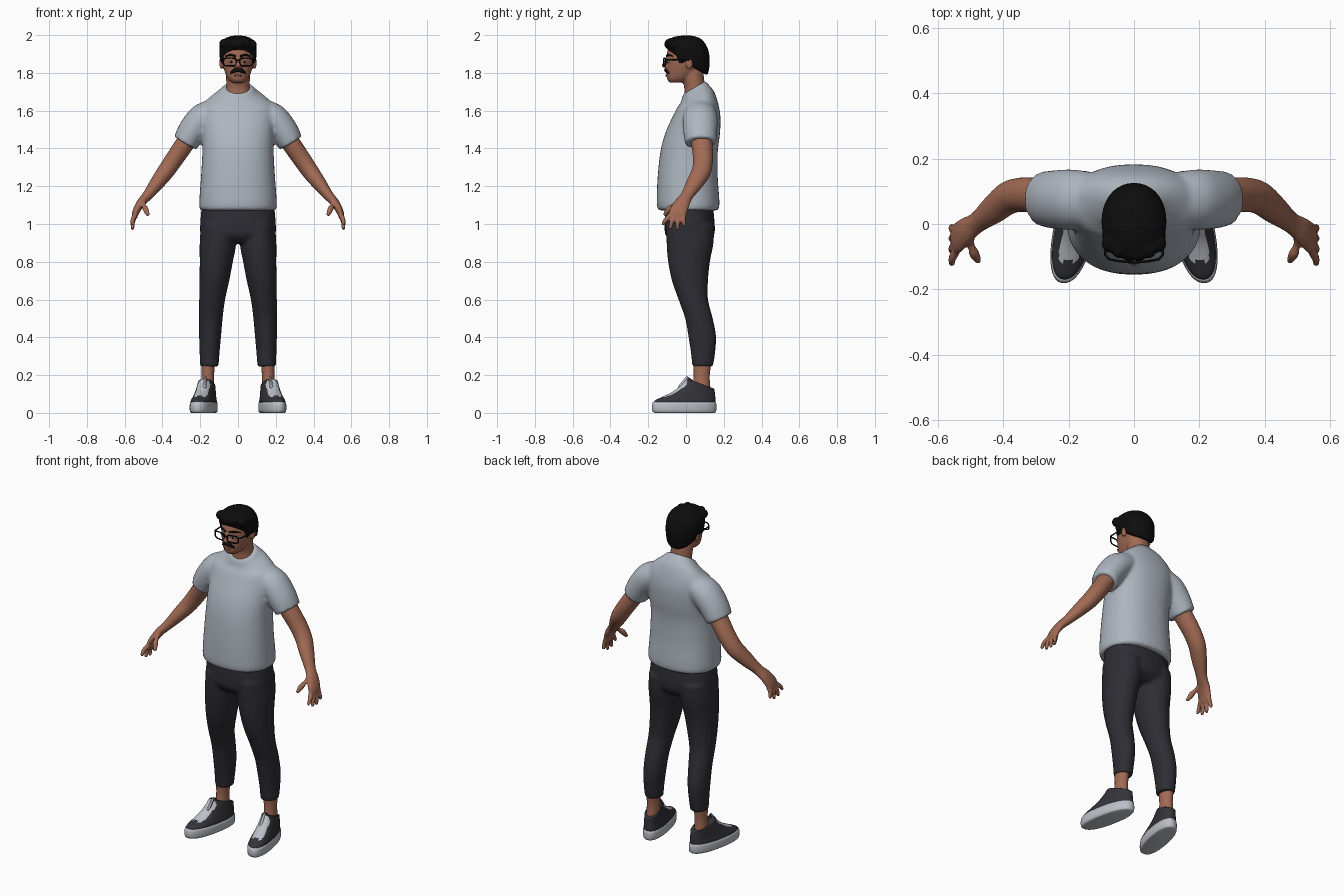
import bpy, bmesh, math
from mathutils import Vector, Matrix

if "Cube" in bpy.data.objects:
    bpy.data.objects.remove(bpy.data.objects["Cube"])


def material(name, rgb):
    m = bpy.data.materials.new(name)
    m.diffuse_color = (*rgb, 1)
    m.use_nodes = True
    m.node_tree.nodes["Principled BSDF"].inputs["Base Color"].default_value = m.diffuse_color
    return m


SKIN = material("skin", (0.36, 0.145, 0.09))
SHIRT = material("grey_cotton", (0.42, 0.465, 0.52))
CLOTH = material("dark_trousers", (0.026, 0.026, 0.034))
SHOE = material("charcoal_canvas", (0.033, 0.033, 0.041))
LIGHT = material("pale_rubber", (0.5, 0.53, 0.57))
BLACK = material("black", (0.004, 0.004, 0.004))
WHITE = material("eye_white", (0.6, 0.57, 0.55))
LIP = material("lip", (0.24, 0.075, 0.06))


def catmull(a, b, c, d, t):
    return 0.5 * (2 * b + (c - a) * t + (2 * a - 5 * b + 4 * c - d) * t * t
                  + (3 * b - a - 3 * c + d) * t ** 3)


def loft(bm, rings, n=28, p=2.0, steps=4):
    """Skin smoothly interpolated superellipse rings (centre, u axis, v axis)."""
    fine = []
    for i in range(len(rings) - 1):
        k = [rings[max(0, min(len(rings) - 1, i + j))] for j in (-1, 0, 1, 2)]
        for s in range(steps):
            fine.append([catmull(k[0][q], k[1][q], k[2][q], k[3][q], s / steps) for q in range(3)])
    fine.append(rings[-1])
    loops = []
    for c, u, v in fine:
        loop = []
        for j in range(n):
            a = 2 * math.pi * j / n
            x, y = math.cos(a), math.sin(a)
            loop.append(bm.verts.new(c + u * math.copysign(abs(x) ** (2 / p), x)
                                     + v * math.copysign(abs(y) ** (2 / p), y)))
        loops.append(loop)
    for a, b in zip(loops, loops[1:]):
        for j in range(n):
            bm.faces.new((a[j], a[(j + 1) % n], b[(j + 1) % n], b[j]))
    bm.faces.new(loops[0])
    bm.faces.new(loops[-1])


def level(z, rx, yf, yb, cx=0.0, tilt=0.0, yaw=0.0):
    """Near-horizontal ring from its half width and its front and back y."""
    yc, ry = (yf + yb) / 2, (yb - yf) / 2
    return (Vector((cx + yaw * (yc - 0.08), yc, z)), Vector((rx, 0, 0)),
            Vector((yaw * ry, ry, tilt * ry)))


def tube(bm, pts, n=16, round_ends=True):
    """Round limb through points (x, y, z, radius, radius along y)."""
    P = [Vector(q[:3]) for q in pts]
    rings = []
    for i, q in enumerate(pts):
        t = (P[min(i + 1, len(P) - 1)] - P[max(i - 1, 0)]).normalized()
        ref = Vector((1, 0, 0)) if abs(t.y) > 0.8 else Vector((0, 1, 0))
        v = (ref - t * ref.dot(t)).normalized()
        u = v.cross(t)
        ring = (P[i], u * q[3], v * q[-1])
        tip = [(P[i] + t * s * q[3] * 0.7, ring[1] * 0.5, ring[2] * 0.5) for s in (-1, 1)]
        if i == 0 and round_ends:
            rings.append(tip[0])
        rings.append(ring)
        if i == len(pts) - 1 and round_ends:
            rings.append(tip[1])
    loft(bm, rings, n)


def ball(bm, c, r):
    m = Matrix.Translation(c) @ Matrix.Diagonal((*r, 1))
    bmesh.ops.create_uvsphere(bm, u_segments=20, v_segments=12, radius=1, matrix=m)


def finish(name, bm, mats, mirror=False, voxel=0, smooth=4, rule=None):
    """Turn the bmesh into an object, optionally mirrored and fused into one skin."""
    bmesh.ops.recalc_face_normals(bm, faces=bm.faces)
    me = bpy.data.meshes.new(name)
    if rule:
        for f in bm.faces:
            f.material_index = rule(f)
    bm.to_mesh(me)
    bm.free()
    ob = bpy.data.objects.new(name, me)
    bpy.context.collection.objects.link(ob)
    if mirror:
        mod = ob.modifiers.new("mirror", 'MIRROR')
        mod.use_mirror_merge = False
    if voxel:
        mod = ob.modifiers.new("fuse", 'REMESH')
        mod.mode = 'VOXEL'
        mod.voxel_size = voxel
        mod = ob.modifiers.new("soften", 'SMOOTH')
        mod.iterations = smooth
        dg = bpy.context.evaluated_depsgraph_get()
        me = bpy.data.meshes.new_from_object(ob.evaluated_get(dg))
        ob.modifiers.clear()
        ob.data = me
        me.materials.clear()
    for m in mats:
        me.materials.append(m)
    for f in me.polygons:
        f.use_smooth = True
    me.set_sharp_from_angle(angle=math.radians(50))
    return ob


# T-shirt: body and sleeves fused
bm = bmesh.new()
loft(bm, [level(*r) for r in (
    (1.072, .197, -.143, .168), (1.09, .205, -.153, .176), (1.14, .204, -.155, .176),
    (1.25, .196, -.150, .168), (1.38, .189, -.136, .168), (1.48, .192, -.110, .180),
    (1.57, .196, -.070, .182), (1.63, .188, -.045, .170, 0, .1), (1.672, .142, -.028, .148, 0, .35),
    (1.702, .096, -.022, .118, 0, .55), (1.722, .078, -.015, .102, 0, .6))], n=40, p=2.3)
for s in (-1, 1):
    tube(bm, [(s * .11, .075, 1.60, .07, .08), (s * .185, .075, 1.56, .08, .092),
              (s * .24, .075, 1.495, .077, .09), (s * .28, .077, 1.428, .068, .083)], 28, False)
finish("shirt", bm, [SHIRT], voxel=.01)

# Trousers: hips and two legs fused
bm = bmesh.new()
loft(bm, [level(*r) for r in ((1.12, .19, -.105, .14), (1.0, .2, -.113, .152),
                              (.94, .195, -.108, .148), (.90, .15, -.07, .11))], n=36, p=2.3)
for s in (-1, 1):
    loft(bm, [level(z, rx, yf, yb, s * cx) for z, cx, rx, yf, yb in (
        (1.0, .105, .09, -.105, .15), (.9, .106, .097, -.103, .146), (.8, .115, .088, -.095, .127),
        (.7, .125, .079, -.075, .117), (.6, .137, .069, -.04, .117), (.5, .144, .063, -.005, .142),
        (.4, .148, .058, .013, .16), (.3, .151, .052, .028, .152), (.245, .151, .049, .032, .142))])
finish("trousers", bm, [CLOTH], voxel=.01)

# Arms with palms, fingers and thumbs
bm = bmesh.new()
tube(bm, [(.23, .08, 1.50, .05, .06), (.285, .085, 1.42, .05, .056), (.34, .09, 1.34, .048, .053),
          (.385, .08, 1.275, .045, .051), (.43, .045, 1.215, .038, .045), (.48, .005, 1.15, .027, .033),
          (.515, -.02, 1.11, .023, .041), (.54, -.042, 1.065, .019, .047),
          (.549, -.048, 1.035, .014, .043)], 24)
for base, tip, z in ((-.083, -.122, 1.0), (-.059, -.083, .978), (-.035, -.045, .975), (-.012, -.008, .992)):
    tube(bm, [(.545, base, 1.045, .013), (.557, (base + tip) / 2 - .004, (z + 1.045) / 2, .012),
              (.558, tip, z, .009)], 12)
tube(bm, [(.505, -.04, 1.115, .018), (.492, -.085, 1.085, .015), (.478, -.112, 1.05, .010)], 12)
finish("arms_and_hands", bm, [SKIN], mirror=True, voxel=.005, smooth=3)

# Ankles
bm = bmesh.new()
tube(bm, [(.158, .085, .27, .035, .046), (.160, .083, .19, .033, .042), (.162, .08, .09, .037, .05)], 20)
finish("ankles", bm, [SKIN], mirror=True)

# Shoes: canvas uppers with pale lacing, and rubber soles
YAW = -.19


def lacing(f):
    c = f.calc_center_median()
    across = abs(c.x - (.165 + YAW * (c.y - .08)))
    return int(f.normal.z > .15 and -.115 < c.y < .005 and across < .033 and c.z > .08)


bm = bmesh.new()
loft(bm, [level(z, rx, yf, yb, .165, tilt, YAW) for z, rx, yf, yb, tilt in (
    (.045, .059, -.172, .155, 0), (.065, .059, -.165, .156, 0), (.085, .054, -.125, .155, 0),
    (.11, .049, -.065, .153, -.05), (.135, .045, -.022, .151, -.18), (.153, .042, .004, .149, -.35),
    (.152, .034, .015, .142, -.35))], n=56, p=2.3)
tube(bm, [(.178, -.018, .125, .012, .028), (.172, .018, .178, .007, .022)][::-1], 16)
finish("shoe_uppers", bm, [SHOE, LIGHT], mirror=True, rule=lacing)

bm = bmesh.new()
loft(bm, [level(z, rx, yf, yb, .165, 0, YAW) for z, rx, yf, yb in (
    (0, .054, -.165, .152), (.006, .062, -.177, .159), (.03, .064, -.181, .162),
    (.054, .062, -.177, .159), (.058, .055, -.168, .152))], n=48, p=2.3, steps=2)
finish("shoe_soles", bm, [LIGHT], mirror=True)

# Head, neck, nose and ears fused
bm = bmesh.new()
loft(bm, [level(*r) for r in (
    (1.748, .03, -.085, -.01), (1.762, .048, -.098, .02), (1.785, .062, -.103, .05),
    (1.815, .073, -.104, .08), (1.85, .082, -.103, .1), (1.90, .085, -.102, .11),
    (1.95, .078, -.085, .105), (1.98, .05, -.05, .07))], n=36, p=2.1)
tube(bm, [(0, .052, 1.66, .068, .06), (0, .045, 1.73, .062, .055), (0, .03, 1.81, .062, .058)], 28)
tube(bm, [(0, -.097, 1.875, .010), (0, -.108, 1.855, .011), (0, -.115, 1.838, .015)], 14)
for s in (-1, 1):
    ball(bm, (s * .014, -.105, 1.835), (.010, .011, .009))
    ball(bm, (s * .088, .018, 1.85), (.010, .020, .030))
finish("head", bm, [SKIN], voxel=.005, smooth=3)

# Hair: tilted cap with swept tufts along the fringe
bm = bmesh.new()
loft(bm, [level(z, rx, yf, yb, 0, tilt) for z, rx, yf, yb, tilt in (
    (1.845, .078, -.075, .1, -.6), (1.86, .093, -.098, .117, -.6), (1.91, .099, -.108, .126, -.4),
    (1.95, .096, -.105, .116, -.2), (1.98, .073, -.08, .085, -.05), (1.994, .04, -.05, .045, 0),
    (1.998, .008, -.01, .01, 0))], n=36, p=2.1)
for i in range(6):
    x = -.075 + .03 * i
    ball(bm, (x, -.088 + 5 * x * x, 1.955 + .006 * math.sin(i * 2.1)), (.024, .028, .026))
for s in (-1, 1):
    tube(bm, [(s * .086, -.035, 1.92, .012, .022), (s * .084, -.025, 1.855, .006, .014)])
finish("hair", bm, [BLACK], voxel=.006, smooth=3)

# Eyes, lips, brows and moustache
bm = bmesh.new()
ball(bm, (.036, -.093, 1.858), (.015, .006, .007))
finish("eyes", bm, [WHITE], mirror=True)
bm = bmesh.new()
ball(bm, (.036, -.0985, 1.858), (.006, .003, .006))
finish("pupils", bm, [BLACK], mirror=True)
bm = bmesh.new()
ball(bm, (0, -.103, 1.786), (.022, .006, .006))
finish("lips", bm, [LIP])
bm = bmesh.new()
tube(bm, [(.014, -.102, 1.889, .005), (.04, -.094, 1.895, .005), (.064, -.07, 1.888, .003)], 10)
finish("eyebrows", bm, [BLACK], mirror=True)
bm = bmesh.new()
tube(bm, [(-.002, -.107, 1.816, .009), (.02, -.103, 1.811, .010), (.038, -.091, 1.799, .005)], 12)
finish("moustache", bm, [BLACK], mirror=True)


# Glasses: two rims, bridge and temples as bevelled curves
def wire(name, points, cyclic=False):
    cu = bpy.data.curves.new(name, 'CURVE')
    cu.dimensions = '3D'
    cu.bevel_depth = .0038
    cu.bevel_resolution = 2
    cu.use_fill_caps = True
    sp = cu.splines.new('POLY')
    sp.points.add(len(points) - 1)
    for q, co in zip(sp.points, points):
        q.co = (*co, 1)
    sp.use_cyclic_u = cyclic
    cu.materials.append(BLACK)
    bpy.context.collection.objects.link(bpy.data.objects.new(name, cu))


for s, side in ((-1, "left"), (1, "right")):
    rim = []
    for j in range(28):
        a = 2 * math.pi * j / 28
        x = .043 + .034 * math.copysign(abs(math.cos(a)) ** .55, math.cos(a))
        z = 1.858 + .021 * math.copysign(abs(math.sin(a)) ** .55, math.sin(a))
        rim.append((s * x, -.117 + 1.6 * x * x, z))
    wire(side + "_glasses_rim", rim, True)
    wire(side + "_glasses_temple", [(s * .077, -.107, 1.870), (s * .088, -.095, 1.870),
                                    (s * .094, .01, 1.868), (s * .092, .03, 1.855)])
wire("glasses_bridge", [(-.01, -.117, 1.865), (0, -.119, 1.868), (.01, -.117, 1.865)])
